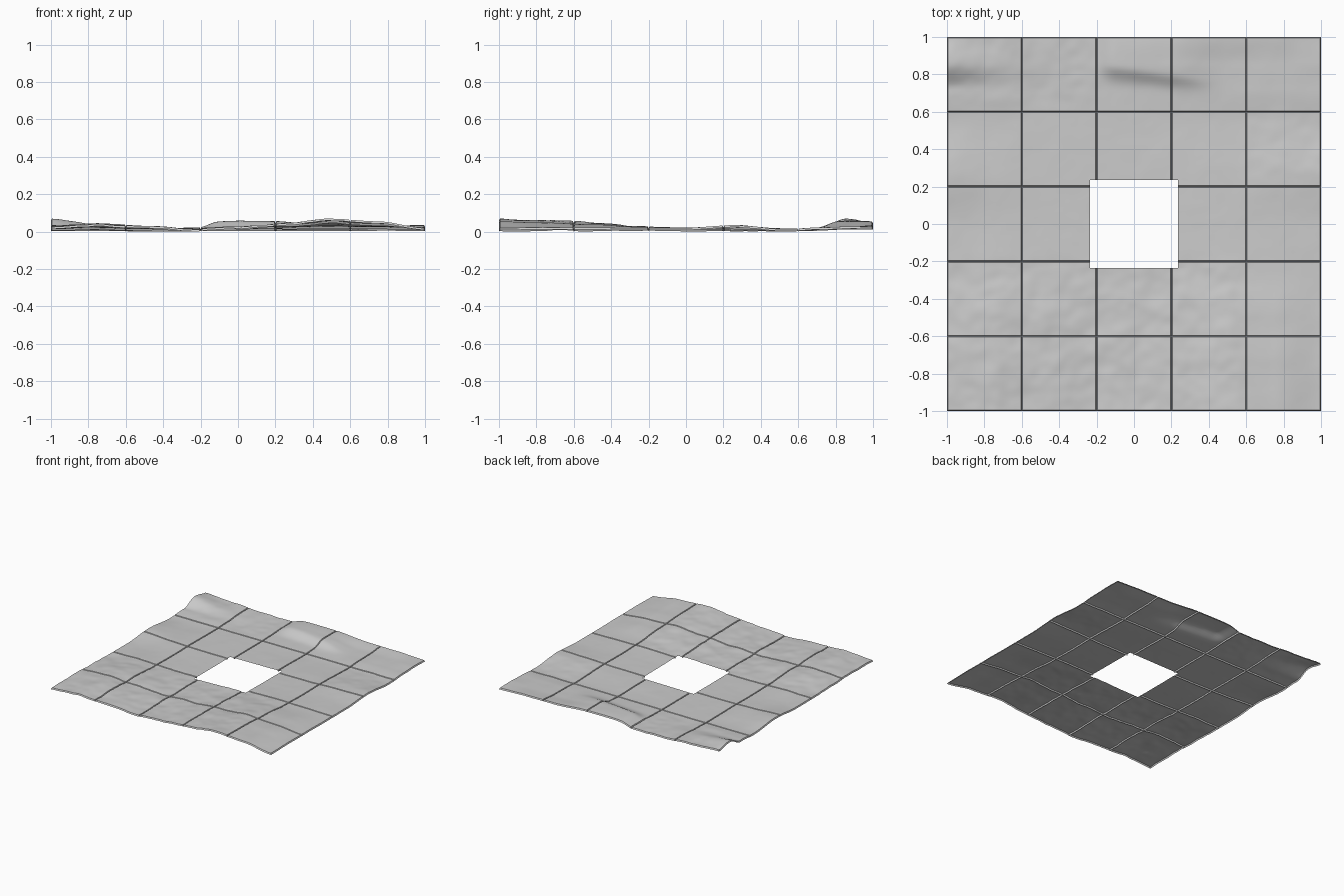
import bpy, bmesh, math
from mathutils import Vector, noise

if "Cube" in bpy.data.objects:
    bpy.data.objects.remove(bpy.data.objects["Cube"])

# Broad terrain heights in thousandths: rows follow YS, columns run x = -1 .. 1
YS = [-1, -.75, -.5, -.25, 0, .25, .55, .72, .86, 1]
H = [
    [30, 45, 35, 18, 30, 50, 74, 60, 25],
    [35, 48, 35, 20, 30, 48, 66, 54, 28],
    [30, 43, 30, 20, 28, 42, 54, 44, 27],
    [22, 28, 20, 18, 24, 30, 32, 30, 25],
    [22, 20, 17, 17, 22, 26, 27, 27, 25],
    [40, 25, 18, 18, 20, 24, 26, 35, 40],
    [17, 17, 17, 18, 19, 19, 19, 19, 19],
    [25, 25, 20, 20, 22, 24, 26, 28, 28],
    [76, 45, 25, 24, 34, 32, 28, 30, 32],
    [52, 40, 28, 25, 40, 42, 40, 38, 30]]
SEAMS = [-1, -.6, -.2, .2, .6, 1]
HOLE = .235


def ease(t):
    t = min(1, max(0, t))
    return t * t * (3 - 2 * t)


def broad(x, y):
    u = (x + 1) * 4
    i = min(7, max(0, int(u)))
    j = max(k for k in range(9) if YS[k] <= y or k == 0)
    s, t = ease(u - i), ease((y - YS[j]) / (YS[j + 1] - YS[j]))
    a = H[j][i] * (1 - s) + H[j][i + 1] * s
    b = H[j + 1][i] * (1 - s) + H[j + 1][i + 1] * s
    return (a * (1 - t) + b * t) / 1000


def ridge(x, y):
    # mound with a steep front face
    r = y - (.86 - .14 * (x + .2))
    window = ease((x + .22) / .12) * ease((.5 - x) / .3)
    return .03 * window * math.exp(-(r / (.25 if r > 0 else .06)) ** 2)


def roughness(x, y):
    front = ease((-.15 - y) / .1) * ease((.65 - x) / .1)
    corner = ease((x - .55) / .1) * ease((y - .2) / .1) * ease((.65 - y) / .1)
    back = ease((y - .6) / .1) * ease((-.1 - x) / .2)
    return .0012 + .005 * max(front, .6 * corner, .7 * back)


def height(x, y):
    n = noise.noise(Vector((x * 7, y * 7, 3.1))) + .5 * noise.noise(Vector((x * 17, y * 17, 8.3)))
    return max(.012, broad(x, y) + ridge(x, y) + roughness(x, y) * n)


# Grid lines: even steps in each tile, tight pairs beside each seam, and the hole edge
coords = {HOLE, -HOLE}
for a, b in zip(SEAMS, SEAMS[1:]):
    coords |= {a, round(a + .005, 4), round(b - .005, 4)}
    coords |= {round(a + .4 * k / 24, 4) for k in range(1, 24)}
coords = sorted(coords | {1})

bm = bmesh.new()
verts = []
for y in coords:
    row = []
    for x in coords:
        z = height(x, y)
        if x in SEAMS or y in SEAMS:       # tile edges fold down into the seam
            z = max(.004, z - .011)
        row.append(bm.verts.new((x, y, z)))
    verts.append(row)
for j in range(len(coords) - 1):
    for i in range(len(coords) - 1):
        cx, cy = (coords[i] + coords[i + 1]) / 2, (coords[j] + coords[j + 1]) / 2
        if max(abs(cx), abs(cy)) > HOLE:   # square opening in the middle
            bm.faces.new((verts[j][i], verts[j][i + 1], verts[j + 1][i + 1], verts[j + 1][i]))
bmesh.ops.delete(bm, geom=[v for v in bm.verts if not v.link_faces], context='VERTS')
low = min(v.co.z for v in bm.verts)
bmesh.ops.translate(bm, verts=bm.verts, vec=(0, 0, -low))

mesh = bpy.data.meshes.new("terrain_tiles")
bm.to_mesh(mesh)
bm.free()
terrain = bpy.data.objects.new("terrain_tiles", mesh)
bpy.context.collection.objects.link(terrain)
mat = bpy.data.materials.new("light_grey")
mat.diffuse_color = (.6, .6, .6, 1)
mat.use_nodes = True
mat.node_tree.nodes["Principled BSDF"].inputs["Base Color"].default_value = mat.diffuse_color
mesh.materials.append(mat)

bpy.context.view_layer.objects.active = terrain
terrain.select_set(True)
bpy.ops.object.shade_smooth_by_angle(angle=math.radians(35))
